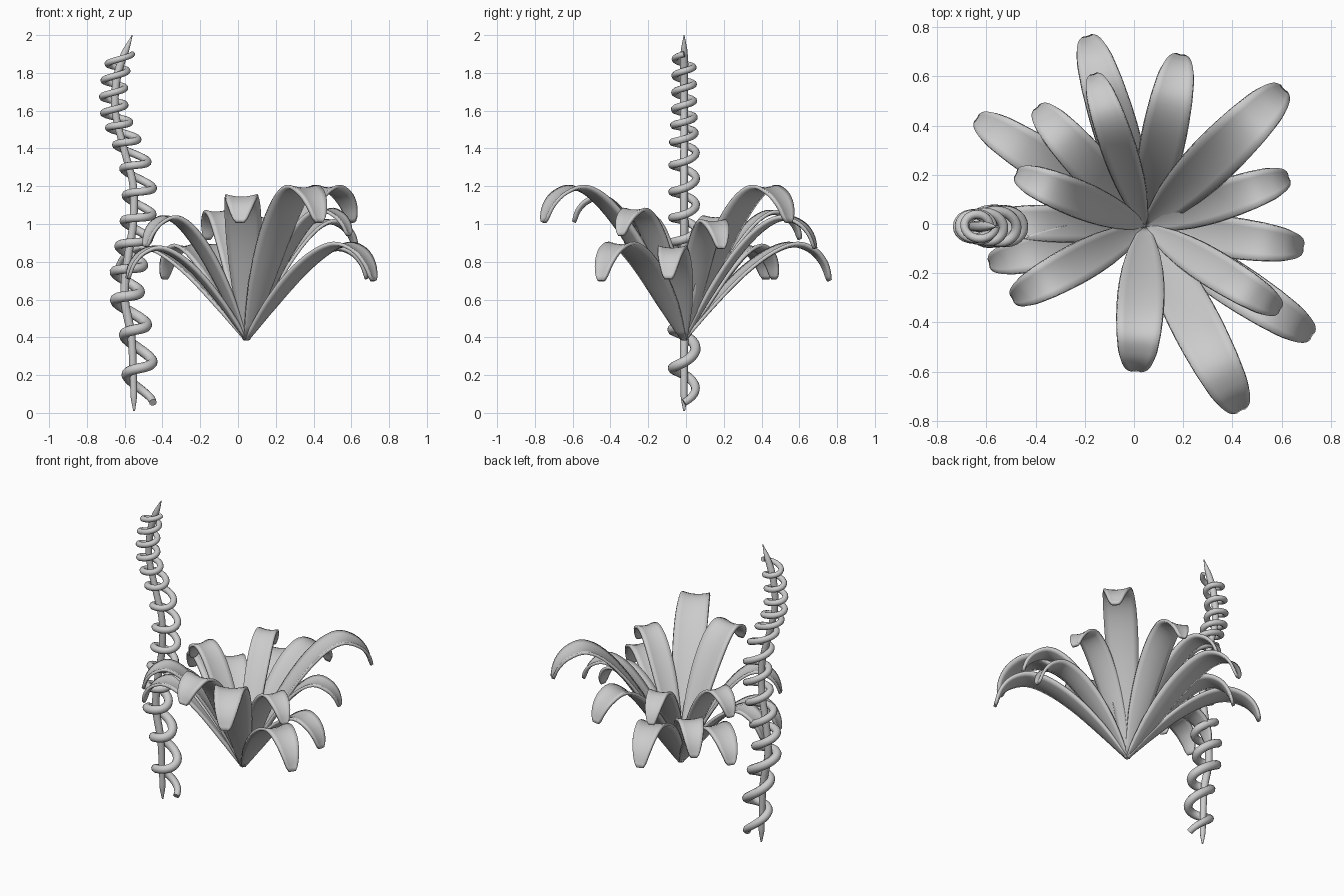
import bpy, bmesh, math
from mathutils import Vector

if "Cube" in bpy.data.objects:
    bpy.data.objects.remove(bpy.data.objects["Cube"])


def catmull(pts, u):
    """Smooth interpolation through pts, u in 0..1; pts are Vectors or floats."""
    n = len(pts) - 1
    i = min(int(u * n), n - 1)
    t = u * n - i
    b, c = pts[i], pts[i + 1]
    a = pts[i - 1] if i else b * 2 - c
    d = pts[i + 2] if i + 2 <= n else c * 2 - b
    return (b * 2 + (c - a) * t + (a * 2 - b * 5 + c * 4 - d) * t ** 2
            + (b * 3 - a - c * 3 + d) * t ** 3) * 0.5


def lookup(table, z):
    """Piecewise linear lookup in (key, value) pairs."""
    for (a, va), (b, vb) in zip(table, table[1:]):
        if z <= b:
            return va + (vb - va) * max(0, (z - a) / (b - a))
    return table[-1][1]


def add_object(name, bm):
    """Turn a bmesh into a smooth-shaded object."""
    bmesh.ops.recalc_face_normals(bm, faces=bm.faces)
    me = bpy.data.meshes.new(name)
    bm.to_mesh(me)
    bm.free()
    ob = bpy.data.objects.new(name, me)
    bpy.context.collection.objects.link(ob)
    bpy.ops.object.select_all(action='DESELECT')
    bpy.context.view_layer.objects.active = ob
    ob.select_set(True)
    bpy.ops.object.shade_smooth_by_angle(angle=math.radians(40))
    return ob


def tube(name, points, radii, sides=10):
    """Round tube swept along points with varying radius."""
    bm = bmesh.new()
    rings = []
    side = Vector((0, 1, 0))
    for i, p in enumerate(points):
        d = (points[min(i + 1, len(points) - 1)] - points[max(i - 1, 0)]).normalized()
        side = (side - d * side.dot(d)).normalized()
        up = d.cross(side)
        angs = [2 * math.pi * k / sides for k in range(sides)]
        rings.append([bm.verts.new(p + (side * math.cos(a) + up * math.sin(a)) * radii[i])
                      for a in angs])
    for r, s in zip(rings, rings[1:]):
        for k in range(sides):
            j = (k + 1) % sides
            bm.faces.new((r[k], r[j], s[j], s[k]))
    bm.faces.new(rings[0][::-1])
    bm.faces.new(rings[-1])
    return add_object(name, bm)


BASE = Vector((0.045, -0.01, 0.39))
PROFILE = [(0, 0), (.2, .37), (.4, .69), (.59, .91), (.75, 1.0), (.88, .95), (.96, .84), (1, .7)]
WIDTH = [(0, .16), (.07, .46), (.14, .71), (.22, .88), (.3, .97), (.37, 1), (.45, .99), (.57, .93),
         (.71, .81), (.82, .66), (.92, .48), (.97, .36), (1, .22)]


def leaf(name, tx, ty, apex, tip, width):
    """Slightly cupped leaf arching from the base over an apex to a drooping tip."""
    tipv = Vector((tx - BASE.x, ty - BASE.y, 0))
    reach, out = tipv.length - .008, tipv.normalized()
    side = Vector((-out.y, out.x, 0))
    h = apex - .01 - BASE.z
    drop = (apex - tip) / h / 0.3          # scales the droop after the apex
    path = []
    for i, (r, z) in enumerate(PROFILE):
        zz = z if i <= 4 else 1 - (1 - z) * drop
        path.append(BASE + out * (reach * r) + Vector((0, 0, h * zz)))
    n, m = 28, 6
    cen = [catmull(path, i / n) for i in range(n + 1)]
    bm = bmesh.new()
    rows = []
    for i, c in enumerate(cen):
        d = (cen[min(i + 1, n)] - cen[max(i - 1, 0)]).normalized()
        nor = d.cross(side)
        w = width / 2 * lookup(WIDTH, i / n)
        vs = [2 * k / m - 1 for k in range(m + 1)]
        rows.append([bm.verts.new(c + side * (w * v) + nor * (0.16 * w * (v * v - 0.4)))
                     for v in vs])
    for r, s in zip(rows, rows[1:]):
        for k in range(m):
            bm.faces.new((r[k], s[k], s[k + 1], r[k + 1]))
    mod = add_object(name, bm).modifiers.new("thickness", 'SOLIDIFY')
    mod.thickness = 0.018
    mod.offset = 0


# Rosette leaves: tip x, tip y, apex height, tip height, width
LEAVES = [
    # tall
    (.61, .55, 1.20, 1.02, .20), (.435, -.76, 1.20, 1.02, .20), (.01, -.60, 1.15, 1.02, .19),
    # middle
    (-.165, .61, 1.07, .93, .14), (.19, .69, 1.04, .88, .18), (.63, .19, 1.02, .88, .16),
    (.595, -.35, 1.08, .95, .15), (-.495, -.305, 1.04, .89, .16), (-.48, .205, 1.04, .91, .15),
    # low
    (-.19, .765, .90, .71, .18), (.69, -.095, .88, .72, .165), (.725, -.455, .90, .71, .18),
    (-.59, -.16, .88, .72, .16), (-.59, .01, .88, .72, .15), (-.64, .43, .88, .72, .175),
    (-.395, .475, .89, .72, .165),
]
for i, args in enumerate(LEAVES):
    leaf(f"leaf_{i + 1}", *args)

# Climbing stem, slightly wavy and pointed at both ends
STEM_X = [-.55, -.555, -.565, -.60, -.585, -.555, -.555, -.605, -.65, -.635, -.56]
STEM_R = [(0, .003), (.08, .018), (.5, .024), (1.5, .02), (1.85, .022), (1.92, .018), (2, .002)]
STEM_Y = -.01
N = 80
zs = [.01 + 1.99 * i / N for i in range(N + 1)]
tube("stem", [Vector((catmull(STEM_X, i / N), STEM_Y, z)) for i, z in enumerate(zs)],
     [lookup(STEM_R, z) for z in zs])

# Tendril coiling round the stem; one height per full turn
TURN_Z = [.055, .27, .47, .64, .78, .92, 1.05, 1.19, 1.33, 1.45, 1.54, 1.63, 1.72, 1.81, 1.90]
RAD_X = [(0, .07), (.27, .07), (1.35, .074), (1.6, .06), (2, .056)]
SHIFT = [(0, .03), (.3, .035), (.65, .01), (1.0, .025), (1.35, .035), (1.6, -.005), (2, -.018)]
TUBE_R = [(0, .016), (.15, .026), (.5, .029), (.9, .023), (1.4, .02), (1.88, .017), (1.93, .012)]
TILT = [(0, -.02), (1.35, -.015), (1.6, 0), (2, .005)]
turns = len(TURN_Z) - 1
M = turns * 24
pts, rad = [], []
for i in range(M + 1):
    u = i / M
    z = catmull(TURN_Z, u)
    a = 2 * math.pi * turns * u
    rx = lookup(RAD_X, z)
    x = catmull(STEM_X, z / 2) + lookup(SHIFT, z)
    pts.append(Vector((x + rx * math.cos(a), STEM_Y + .86 * rx * math.sin(a),
                       z + lookup(TILT, z) * (math.cos(a) - 1))))
    rad.append(lookup(TUBE_R, z))
tube("tendril", pts, rad)
